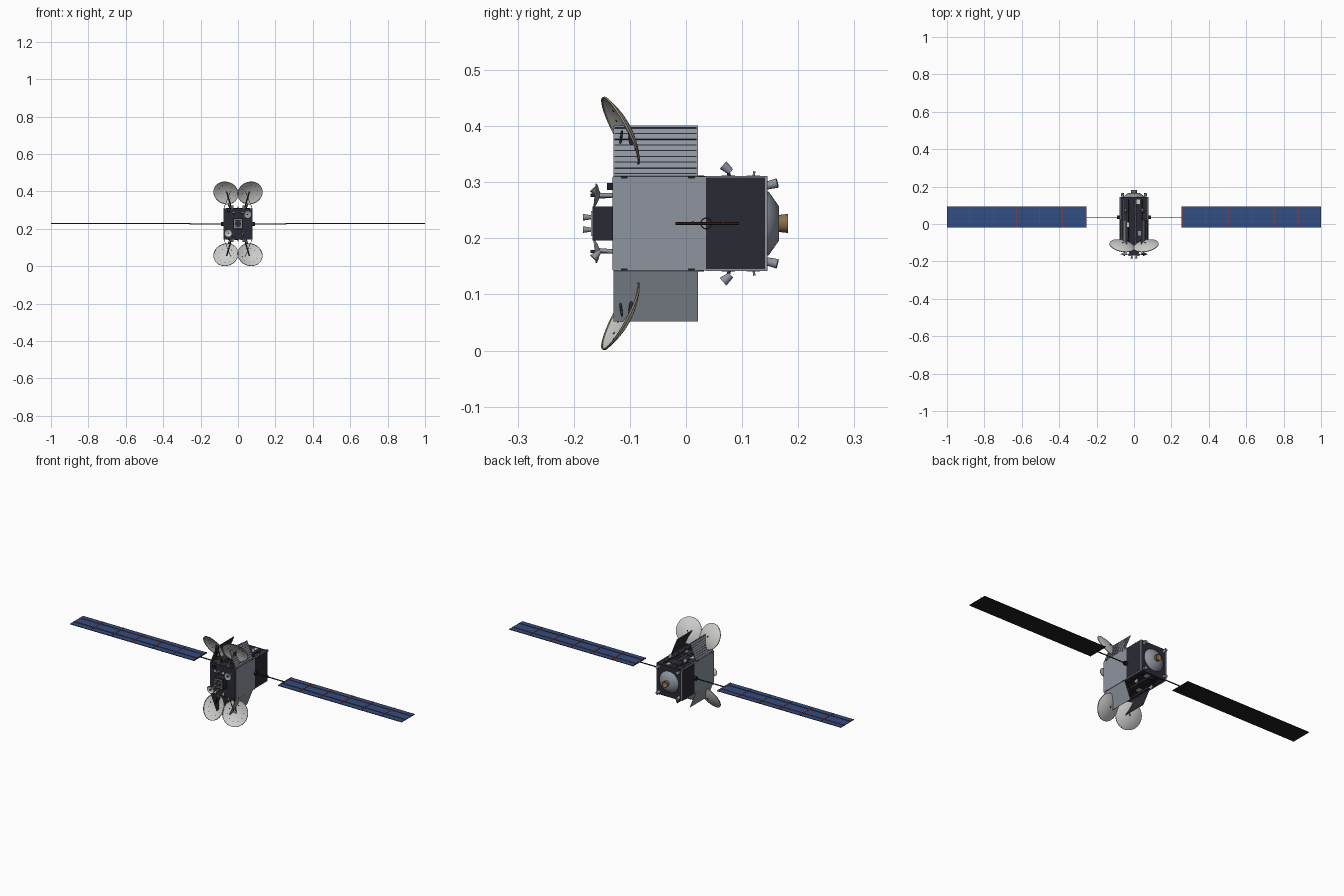
import bpy, bmesh, math
from mathutils import Vector, Matrix

if "Cube" in bpy.data.objects:
    bpy.data.objects.remove(bpy.data.objects["Cube"])

MID = 0.2265  # height of the centre line


def material(name, *rgb):
    m = bpy.data.materials.new(name)
    m.use_nodes = True
    m.diffuse_color = (*rgb, 1)
    m.node_tree.nodes["Principled BSDF"].inputs["Base Color"].default_value = (*rgb, 1)
    return m


DARK = material("dark foil", 0.023, 0.023, 0.034)
GREY = material("radiator grey", 0.27, 0.295, 0.345)
PALE = material("pale dish", 0.6, 0.6, 0.59)
BLUE = material("solar blue", 0.03, 0.075, 0.22)
BLACK = material("black", 0.015, 0.015, 0.015)
RED = material("red seam", 0.35, 0.04, 0.025)
TAN = material("tan rim", 0.34, 0.27, 0.17)
BROWN = material("brown nozzle", 0.27, 0.15, 0.07)


def finish(bm, name, mats, smooth=False):
    bmesh.ops.recalc_face_normals(bm, faces=bm.faces)
    me = bpy.data.meshes.new(name)
    bm.to_mesh(me)
    bm.free()
    for m in mats:
        me.materials.append(m)
    ob = bpy.data.objects.new(name, me)
    bpy.context.collection.objects.link(ob)
    if smooth:
        bpy.ops.object.select_all(action='DESELECT')
        ob.select_set(True)
        bpy.context.view_layer.objects.active = ob
        bpy.ops.object.shade_smooth_by_angle(angle=math.radians(40))
    return ob


def box(name, centre, size, mat, turn=None, accent=None, facing=(0, 0, 1)):
    """A box; faces turned towards 'facing' take the accent material."""
    bm = bmesh.new()
    m = Matrix.Translation(centre) @ (turn or Matrix()) @ Matrix.Diagonal((*size, 1))
    bmesh.ops.create_cube(bm, size=1, matrix=m)
    if accent:
        for f in bm.faces:
            f.normal_update()
            f.material_index = int(f.normal.dot(Vector(facing)) > 0.8)
    return finish(bm, name, [mat, accent] if accent else [mat])


def lathe(name, profile, origin, axis, mat, steps=24):
    """Spin (radius, height) points around an axis."""
    bm = bmesh.new()
    vs = [bm.verts.new((r, 0, h)) for r, h in profile]
    es = [bm.edges.new(p) for p in zip(vs, vs[1:])]
    bmesh.ops.spin(bm, geom=vs + es, cent=(0, 0, 0), axis=(0, 0, 1),
                   angle=2 * math.pi, steps=steps, use_duplicate=False)
    bmesh.ops.remove_doubles(bm, verts=bm.verts, dist=1e-5)
    turn = Vector(axis).to_track_quat('Z', 'Y').to_matrix().to_4x4()
    bm.transform(Matrix.Translation(origin) @ turn)
    return finish(bm, name, [mat], True)


def rod(name, a, b, r, mat, r2=None, steps=12):
    a, b = Vector(a), Vector(b)
    length = (b - a).length
    return lathe(name, [(0, 0), (r, 0), (r2 or r, length), (0, length)], a, b - a, mat, steps)


def ring(name, centre, axis, r_in, r_out, half, mat):
    lathe(name, [(r_in, -half), (r_out, -half), (r_out, half), (r_in, half), (r_in, -half)],
          centre, axis, mat, 40)


def bowl(name, centre, axis, R, depth, mat, wall=0.002):
    rs = [R * i / 8 for i in range(9)]
    inner = [(r, depth * (r / R) ** 2 - depth) for r in rs]
    outer = [(r, h - wall) for r, h in reversed(inner)]
    return lathe(name, inner + outer, centre, axis, mat, 40)


# Main body
box("body", (0, 0.007, MID), (0.146, 0.27, 0.164), DARK)
box("rear_plate", (0, 0.143, MID), (0.148, 0.004, 0.166), DARK)
box("front_plate", (0, -0.129, MID), (0.15, 0.004, 0.166), DARK)

LEAN = 0.036
for s, side in ((1, "left"), (-1, "right")):
    # Side radiators, dark equipment bay and its frame
    box(f"{side}_radiator", (s * 0.075, -0.047, MID), (0.005, 0.166, 0.167), GREY)
    box(f"{side}_bay_panel", (s * 0.074, 0.088, MID), (0.005, 0.106, 0.163), DARK)
    box(f"{side}_rear_post", (s * 0.075, 0.143, MID), (0.004, 0.005, 0.168), GREY)
    # Hinged radiator flaps above and below, leaning inwards, dark inside
    for v, level in ((1, "upper"), (-1, "lower")):
        box(f"{side}_{level}_rail", (s * 0.075, 0.09, MID + v * 0.083), (0.004, 0.11, 0.003), GREY)
        tilt = Matrix.Rotation(-s * v * math.atan2(LEAN, 0.09), 4, 'Y')
        centre = Vector((s * (0.075 - LEAN / 2), -0.054, MID + v * 0.129))
        box(f"{side}_{level}_flap", centre, (0.003, 0.15, 0.097), GREY, tilt, DARK, (-s, 0, 0))
        if v > 0:
            for i in range(9):
                at = centre + tilt.to_3x3() @ Vector((s * 0.0018, 0, -0.044 + i * 0.011))
                box(f"{side}_flap_stripe", at, (0.001, 0.146, 0.0018), DARK, tilt)
        for y in (-0.11, 0.01):
            box(f"{side}_{level}_hinge", (s * 0.075, y, MID + v * 0.082),
                (0.006, 0.012, 0.003), BLACK)

    # Solar wing: six panels with red seams
    box(f"{side}_wing", (s * 0.6275, 0.038, MID), (0.745, 0.113, 0.003), BLACK, accent=BLUE)
    for i in range(6):
        box(f"{side}_wing_cross_seam", (s * (0.2565 + 0.745 / 6 * i), 0.038, MID + 0.002),
            (0.003, 0.112, 0.002), RED)
    for y, w in ((0.012, 0.002), (0.066, 0.004)):
        box(f"{side}_wing_long_seam", (s * 0.6275, y, MID + 0.0025), (0.745, w, 0.003), RED)
    # Wing boom and drive ring
    box(f"{side}_wing_boom", (s * 0.166, 0.036, MID), (0.184, 0.003, 0.005), DARK)
    ring(f"{side}_wing_drive", (s * 0.083, 0.036, MID), (1, 0, 0), 0.0085, 0.0105, 0.007, BLACK)
    box(f"{side}_wing_root", (s * 0.255, 0.038, MID), (0.003, 0.113, 0.005), BLACK)

    for v, level in ((1, "upper"), (-1, "lower")):
        # Large reflector dishes, turned slightly outwards
        name = f"{side}_{level}_dish"
        centre = Vector((s * 0.0645, -0.1165, MID + v * 0.165))
        axis = Vector((s * 0.19, -0.886, -v * 0.464)).normalized()
        bowl(name, centre, axis, 0.0665, 0.015, PALE)
        ring(name + "_rim", centre, axis, 0.0655, 0.0678, 0.0016, TAN)
        across = axis.orthogonal().normalized()
        up = axis.cross(across)
        for i in range(10):
            a = math.tau * i / 10
            spot = centre + 0.042 * (math.cos(a) * across + math.sin(a) * up) - 0.009 * axis
            rod(name + "_stud", spot, spot + 0.001 * axis, 0.002, DARK, steps=8)
        # Dish arm, hinge and backing bracket
        foot = (s * 0.034, -0.125, MID + v * 0.082)
        rod(name + "_arm", foot, (s * 0.058, -0.114, MID + v * 0.165), 0.002, DARK)
        rod(name + "_back_arm", (s * 0.034, -0.09, MID + v * 0.08),
            centre - 0.017 * axis, 0.003, DARK)
        box(name + "_hinge", (s * 0.031, -0.121, MID + v * 0.09), (0.014, 0.014, 0.016), BROWN)
        # Corner thrusters at the rear
        rod(f"{side}_{level}_thruster", (s * 0.06, 0.142, MID + v * 0.067),
            (s * 0.062, 0.163, MID + v * 0.072), 0.007, GREY, 0.0085, 16)
        # Front feed horns
        root = (s * 0.022, -0.13, MID + v * 0.05)
        rod(f"{side}_{level}_feed_stem", root, (s * 0.022, -0.155, MID + v * 0.048), 0.004, GREY)
        rod(f"{side}_{level}_feed_horn", (s * 0.022, -0.152, MID + v * 0.048),
            (s * 0.024, -0.165, MID + v * 0.062), 0.003, GREY, 0.008)
        # Horns on the central front box
        rod(f"{side}_{level}_centre_horn", (s * 0.012, -0.165, MID + v * 0.011),
            (s * 0.012, -0.184, MID + v * 0.011), 0.003, GREY, 0.006)

# Central front box with a pale frame
box("front_box", (0, -0.148, MID), (0.052, 0.038, 0.06), DARK)
for v in (1, -1):
    box("front_frame_bar", (0, -0.168, MID + v * 0.021), (0.044, 0.003, 0.003), PALE)
    box("front_frame_post", (v * 0.021, -0.168, MID), (0.003, 0.003, 0.044), PALE)

# Two small steerable dishes on the front, at opposite corners
for v, mat in ((1, GREY), (-1, PALE)):
    at = Vector((v * 0.052, -0.163, MID + v * 0.05))
    bowl("small_dish", at, (0, -1, v * 0.1), 0.021, 0.007, mat)
    rod("small_dish_stem", (at.x, -0.13, at.z), (at.x, -0.156, at.z), 0.004, GREY)
    rod("small_dish_feed", (at.x, -0.158, at.z), (at.x, -0.17, at.z), 0.003, DARK)
box("sensor_box", (-0.05, -0.135, MID + 0.066), (0.016, 0.012, 0.012), BLACK)

# Rear cone and main engine
lathe("rear_cone", [(0, 0), (0.058, 0), (0.056, 0.004), (0.03, 0.022), (0, 0.022)],
      (0, 0.144, MID), (0, 1, 0), GREY, 32)
lathe("engine_nozzle", [(0, 0), (0.015, 0), (0.017, 0.018), (0.015, 0.018), (0, 0.004)],
      (0, 0.164, MID), (0, 1, 0), BROWN, 28)

# Equipment on the top and bottom decks
for v, deck in ((1, "top"), (-1, "bottom")):
    z = MID + v * 0.082
    for x, c in ((-0.056, GREY), (-0.03, BLACK), (0.008, GREY), (0.046, BLACK)):
        rod(f"{deck}_pipe", (x, -0.12, z), (x, 0.13, z), 0.0022, c)
    for y in (-0.08, -0.02, 0.05, 0.1):
        box(f"{deck}_crossbar", (0, y, z), (0.13, 0.004, 0.004), DARK)
    for x, y, c in ((-0.035, -0.005, PALE), (0.022, 0.12, PALE), (0.03, 0.02, DARK),
                    (-0.01, -0.05, DARK), (0.03, -0.05, GREY), (-0.045, 0.075, DARK)):
        box(f"{deck}_unit", (x, y, z), (0.018, 0.024, 0.007), c)
    # Small tilted antennas
    for x in (-0.045, 0.045):
        rod(f"{deck}_antenna_stem", (x, 0.078, z), (x, 0.073, z + v * 0.017), 0.003, DARK)
        rod(f"{deck}_antenna", (x, 0.08, z + v * 0.01), (x, 0.066, z + v * 0.022), 0.006, GREY, 0.009)
    rod(f"{deck}_mast", (0, 0.12, z), (0, 0.122, z + v * 0.011), 0.002, GREY)
